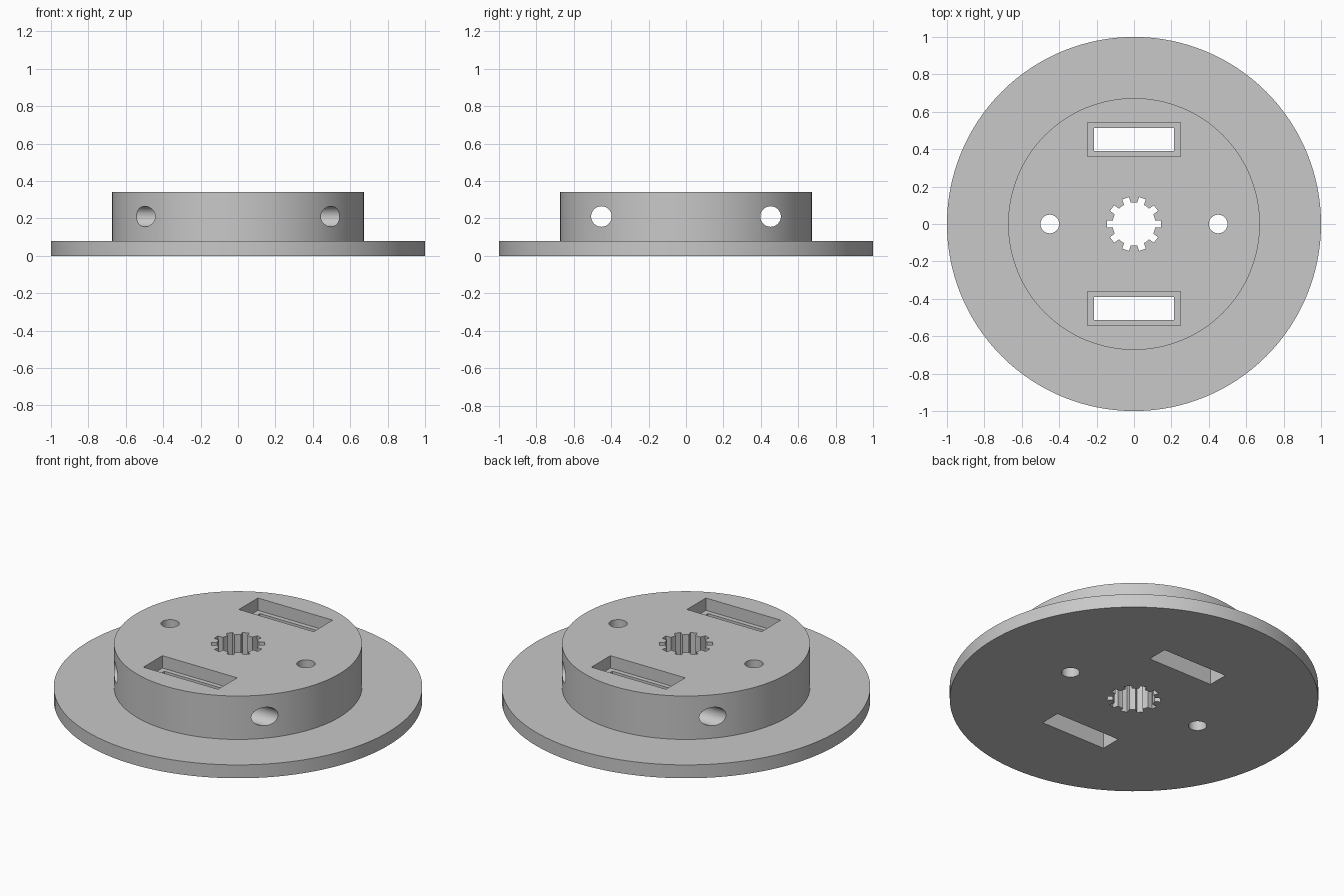
import bpy, bmesh, math
from mathutils import Matrix

cube = bpy.data.objects.get("Cube")
if cube:
    bpy.data.objects.remove(cube, do_unlink=True)

FLANGE_R, HUB_R = 1.0, 0.673
FLANGE_TOP, HUB_TOP = 0.08, 0.34
SLOT_Y = 0.452
LEDGE_Z = 0.266

grey = bpy.data.materials.new("light grey")
grey.use_nodes = True
colour = (0.58, 0.58, 0.58, 1)
grey.diffuse_color = colour
grey.node_tree.nodes["Principled BSDF"].inputs["Base Color"].default_value = colour


def circle(r, n):
    return [(r * math.cos(math.tau * i / n), r * math.sin(math.tau * i / n)) for i in range(n)]


def rectangle(w, d):
    return [(-w / 2, -d / 2), (w / 2, -d / 2), (w / 2, d / 2), (-w / 2, d / 2)]


def loft(name, rings, matrix=Matrix()):
    """Closed solid through a stack of (outline, z) rings."""
    bm = bmesh.new()
    loops = [[bm.verts.new((x, y, z)) for x, y in outline] for outline, z in rings]
    bm.faces.new(loops[0])
    bm.faces.new(loops[-1])
    n = len(loops[0])
    for a, b in zip(loops, loops[1:]):
        for i in range(n):
            j = (i + 1) % n
            bm.faces.new((a[i], a[j], b[j], b[i]))
    bmesh.ops.recalc_face_normals(bm, faces=bm.faces)
    bm.transform(matrix)
    mesh = bpy.data.meshes.new(name)
    bm.to_mesh(mesh)
    bm.free()
    mesh.materials.append(grey)
    obj = bpy.data.objects.new(name, mesh)
    bpy.context.collection.objects.link(obj)
    return obj


def cut(name, outline, z0, z1, matrix=Matrix()):
    """Subtract a prism from the body."""
    cutter = loft(name, [(outline, z0), (outline, z1)], matrix)
    cutter.hide_render = True
    mod = body.modifiers.new(name, 'BOOLEAN')
    mod.operation = 'DIFFERENCE'
    mod.solver = 'EXACT'
    mod.object = cutter
    bpy.context.view_layer.objects.active = body
    bpy.ops.object.modifier_apply(modifier=name)
    bpy.data.objects.remove(cutter, do_unlink=True)


# Flange and hub as one stepped solid
wide, narrow = circle(FLANGE_R, 128), circle(HUB_R, 128)
body = loft("flanged_hub", [(wide, 0), (wide, FLANGE_TOP), (narrow, FLANGE_TOP), (narrow, HUB_TOP)])

# Splined centre bore with ten keyways
spline = []
keys, bore_r, key_r, half = 10, 0.115, 0.145, 0.019
for k in range(keys):
    turn = Matrix.Rotation(math.tau * k / keys, 2)
    edge = math.asin(half / bore_r)
    gap = math.tau / keys - 2 * edge
    points = [(bore_r * math.cos(edge), -half), (key_r, -half),
              (key_r, half), (bore_r * math.cos(edge), half)]
    points += [(bore_r * math.cos(edge + gap * t / 4), bore_r * math.sin(edge + gap * t / 4))
               for t in range(1, 4)]
    for x, y in points:
        spline.append((turn[0][0] * x + turn[0][1] * y, turn[1][0] * x + turn[1][1] * y))
cut("spline_bore", spline, -0.1, 0.5)

for side in (-1, 1):
    # Upright bolt hole
    cut("bolt_hole", circle(0.05, 32), -0.1, 0.5, Matrix.Translation((side * 0.45, 0, 0)))
    # Stepped rectangular pocket
    place = Matrix.Translation((0, side * SLOT_Y, 0))
    cut("pocket", rectangle(0.495, 0.18), LEDGE_Z, 0.5, place)
    cut("slot", rectangle(0.43, 0.125), -0.1, 0.5, place)
    # Cross hole running through the slot
    across = Matrix.Translation((0, side * SLOT_Y, 0.21)) @ Matrix.Rotation(math.pi / 2, 4, 'Y')
    cut("cross_hole", circle(0.055, 32), -1.2, 1.2, across)

# Smooth round walls, sharp edges kept
bpy.ops.object.select_all(action='DESELECT')
body.select_set(True)
bpy.context.view_layer.objects.active = body
bpy.ops.object.shade_smooth_by_angle(angle=math.radians(30))
